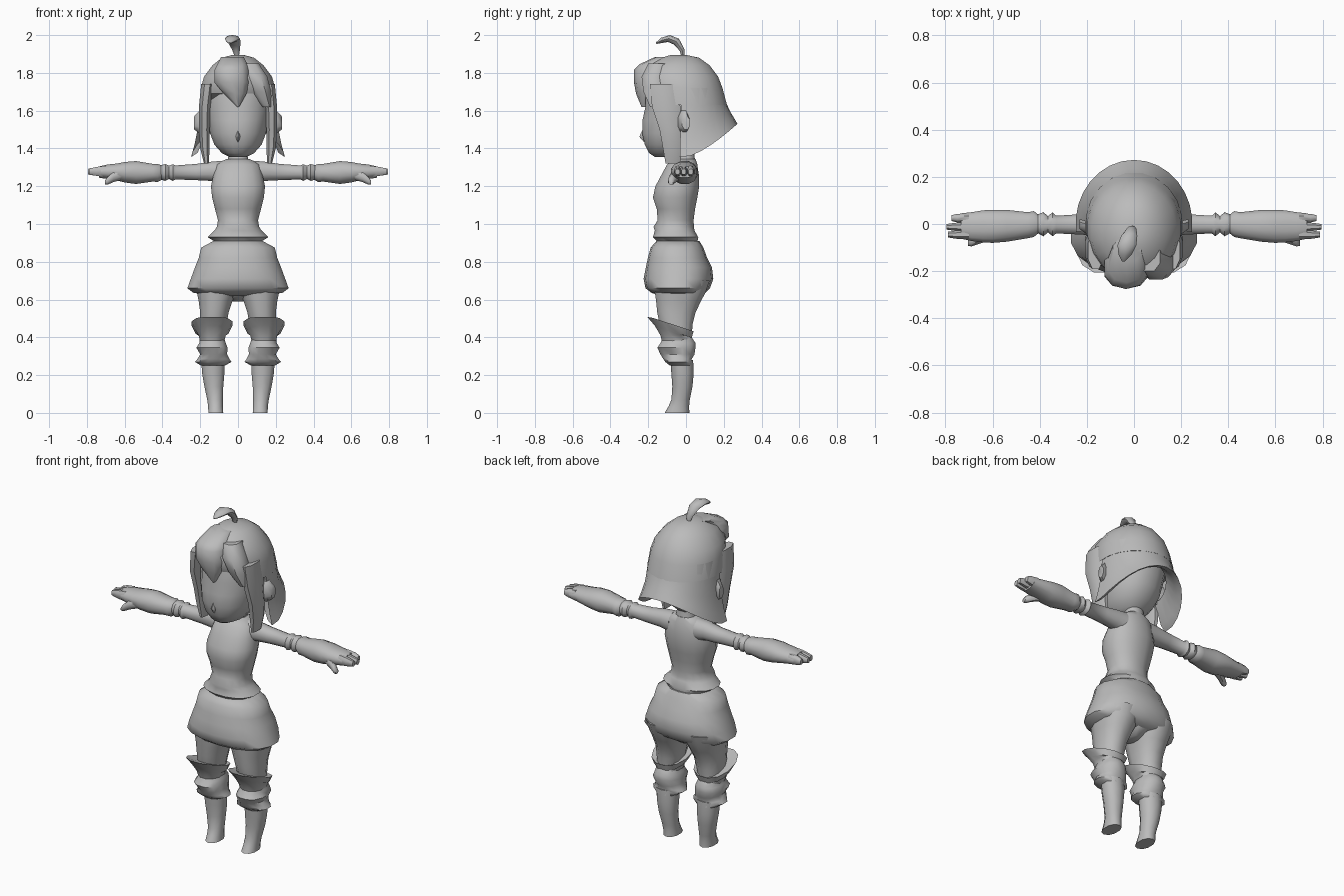
import bpy, bmesh, math
from mathutils import Vector

skin = bpy.data.materials.new("plain grey")
skin.diffuse_color = (0.5, 0.5, 0.5, 1)


def finish(name, bm, mirror=False, angle=50):
    bmesh.ops.remove_doubles(bm, verts=bm.verts[:], dist=0.0005)
    bmesh.ops.recalc_face_normals(bm, faces=bm.faces[:])
    me = bpy.data.meshes.new(name)
    bm.to_mesh(me)
    bm.free()
    ob = bpy.data.objects.new(name, me)
    bpy.context.collection.objects.link(ob)
    me.materials.append(skin)
    bpy.ops.object.select_all(action='DESELECT')
    bpy.context.view_layer.objects.active = ob
    ob.select_set(True)
    bpy.ops.object.shade_smooth_by_angle(angle=math.radians(angle))
    if mirror:
        ob.modifiers.new("mirror", 'MIRROR')
    return ob


def skin_rings(bm, rings, closed=True):
    """Bridge equal-length rows of points; closed rows get end caps."""
    rows = [[bm.verts.new(p) for p in r] for r in rings]
    n = len(rows[0])
    for a, b in zip(rows, rows[1:]):
        for i in range(n if closed else n - 1):
            j = (i + 1) % n
            bm.faces.new((a[i], a[j], b[j], b[i]))
    if closed:
        bm.faces.new(rows[0])
        bm.faces.new(rows[-1])


def loft(name, rings, axis='z', n=12, power=0.9, mirror=False, edit=None):
    """Each ring is (position, min a, max a, min b, max b) across the axis."""
    def rnd(v):
        return math.copysign(abs(v) ** power, v)
    out = []
    for s, a0, a1, b0, b1 in rings:
        row = []
        for i in range(n):
            t = 2 * math.pi * (i + 0.5) / n
            a = (a0 + a1) / 2 + (a1 - a0) / 2 * rnd(math.cos(t)) / rnd(math.cos(math.pi / n))
            b = (b0 + b1) / 2 + (b1 - b0) / 2 * rnd(math.sin(t)) / rnd(math.cos(math.pi / n))
            p = {'z': (a, b, s), 'x': (s, a, b), 'y': (a, s, b)}[axis]
            row.append(edit(Vector(p)) if edit else p)
        out.append(row)
    bm = bmesh.new()
    skin_rings(bm, out)
    return finish(name, bm, mirror)


def sym(rings):
    """Expand (z, half width, front, back) into full rings."""
    return [(z, -w, w, f, b) for z, w, f, b in rings]


# Head and neck
loft("head", sym([(1.355, .045, -.165, .0), (1.375, .085, -.195, .04), (1.42, .125, -.218, .09),
                  (1.48, .148, -.232, .13), (1.55, .16, -.23, .15), (1.62, .172, -.215, .16),
                  (1.7, .172, -.215, .17), (1.78, .14, -.19, .13)]), n=16)
loft("nose", sym([(1.435, .004, -.222, -.2), (1.462, .012, -.244, -.2), (1.5, .004, -.228, -.2)]), n=6)
loft("ear", [(.15, -.05, .0, 1.49, 1.59), (.205, -.04, .015, 1.48, 1.6), (.232, -.02, .02, 1.5, 1.57)],
     'x', 8, mirror=True)
loft("neck", sym([(1.42, .05, -.05, .04), (1.36, .05, -.05, .045), (1.29, .07, -.07, .055)]))


# Hair cap, its lower edge lifted over the forehead
def lift_front(p):
    if p.z < 1.66 and p.y < -.08 and abs(p.x) < .16:
        p.z += .06
    return p


loft("hair_cap", sym([(1.895, .03, -.08, -.0), (1.88, .085, -.13, .07), (1.84, .135, -.205, .125),
                      (1.78, .18, -.24, .17), (1.72, .197, -.235, .193), (1.63, .204, -.222, .217)]),
     n=20, edit=lift_front, power=1)

# Flared bob around the back, with a hem that rises to the rear and a thin inside
rows = []
for rx, ry, t, zt in [(.196, .185, 0, 1.72), (.203, .213, 0, 1.64), (.212, .237, .45, 1.64),
                      (.232, .26, .8, 1.64), (.248, .272, 1, 1.64), (.215, .235, .92, 1.64),
                      (.165, .18, .5, 1.64)]:
    row = []
    for i in range(17):
        a = math.radians(-97 + 194 * i / 16)
        hem = 1.355 + .175 * max(0, math.cos(a)) ** 1.4
        row.append((rx * math.sin(a), ry * math.cos(a), zt + (hem - zt) * t))
    rows.append(row)
bm = bmesh.new()
skin_rings(bm, rows, closed=False)
finish("hair_bob", bm)

# Fringe, side fringe, face locks and the curl on top
loft("fringe", [(1.885, -.09, .03, -.16, -.06), (1.845, -.11, .05, -.245, -.1),
                (1.815, -.125, .055, -.272, -.1), (1.75, -.125, .06, -.272, -.12),
                (1.69, -.075, .045, -.262, -.15), (1.62, -.004, .006, -.235, -.2)], n=10)
loft("side_fringe", [(1.85, .02, .11, -.2, -.08), (1.78, .03, .155, -.235, -.1),
                     (1.7, .07, .175, -.225, -.1), (1.62, .13, .18, -.19, -.12)], n=8)
loft("face_lock", [(1.74, .13, .195, -.19, -.04), (1.62, .145, .207, -.18, -.03),
                   (1.5, .15, .207, -.14, -.025), (1.4, .15, .2, -.122, -.02),
                   (1.32, .155, .18, -.108, -.03)], n=8, mirror=True)
bm = bmesh.new()
curl = []
for x, y, z, w, h, tilt in [(-.005, -.015, 1.875, .008, .008, 0), (-.01, -.02, 1.92, .02, .013, 20),
                            (-.02, -.05, 1.965, .034, .02, 50), (-.03, -.09, 1.982, .04, .019, 75),
                            (-.038, -.13, 1.972, .028, .014, 100), (-.045, -.158, 1.957, .006, .004, 110)]:
    t = math.radians(tilt)
    ring = []
    for i in range(8):
        a = math.tau * i / 8
        u = h * math.sin(a)
        ring.append((x + w * math.cos(a), y + u * math.cos(t), z + u * math.sin(t)))
    curl.append(ring)
skin_rings(bm, curl)
finish("hair_curl", bm)

# Torso with a flared jacket edge, then the puffed shorts
loft("torso", sym([(1.345, .06, -.06, .05), (1.315, .115, -.1, .06), (1.26, .13, -.13, .068),
                   (1.2, .143, -.162, .07), (1.14, .137, -.175, .06), (1.08, .122, -.155, .048),
                   (1.02, .106, -.15, .04), (.985, .112, -.172, .042), (.965, .125, -.165, .045),
                   (.93, .16, -.175, .065), (.905, .12, -.15, .06), (.87, .12, -.14, .06)]), n=16)
loft("shorts", sym([(.91, .13, -.155, .07), (.875, .195, -.185, .09), (.82, .208, -.2, .11),
                    (.77, .228, -.21, .135), (.71, .25, -.222, .142), (.66, .268, -.212, .125),
                    (.635, .235, -.18, .1), (.62, .1, -.13, .06)]), n=18)
loft("crotch", sym([(.67, .1, -.14, .1), (.62, .06, -.11, .07), (.59, .03, -.07, .03)]), n=8)

# Legs: thigh, knee cuff, shin wrap and foot
loft("thigh", [(.7, -.0, .225, -.17, .125), (.64, .012, .218, -.165, .105), (.59, .03, .208, -.158, .078),
               (.53, .05, .2, -.152, .05), (.47, .06, .2, -.14, .035), (.4, .075, .195, -.12, .03)],
     mirror=True)


# Knee cuff slopes down towards the back
def slope(p):
    if p.z > .44:
        p.z -= max(0, p.y + .19) * .33
    return p


loft("knee_cuff", [(.5, .05, .215, -.16, .03), (.508, .03, .245, -.205, .04), (.47, .05, .225, -.165, .03),
                   (.41, .065, .208, -.135, .025), (.37, .075, .2, -.125, .04)], mirror=True, edit=slope)
loft("shin_wrap", [(.4, .075, .2, -.12, .03), (.37, .065, .205, -.135, .05), (.345, .055, .22, -.152, .05),
                   (.31, .058, .2, -.135, .045), (.285, .045, .215, -.12, .03), (.27, .035, .228, -.11, .03),
                   (.25, .07, .195, -.085, .035)], mirror=True)
loft("lower_leg", [(.28, .07, .195, -.08, .035), (.21, .072, .19, -.075, .038), (.14, .078, .178, -.07, .032),
                   (.07, .08, .163, -.075, .018), (.035, .08, .158, -.09, .014),
                   (0, .078, .157, -.11, .015)], n=10, mirror=True)

# Arms: upper arm with elbow folds, puffed glove, hand and fingers
loft("upper_arm", [(.08, -.06, .05, 1.215, 1.335), (.14, -.055, .045, 1.228, 1.33),
                   (.22, -.045, .042, 1.232, 1.318), (.33, -.04, .035, 1.236, 1.31),
                   (.345, -.052, .05, 1.228, 1.316), (.365, -.036, .034, 1.238, 1.308),
                   (.385, -.052, .05, 1.228, 1.318), (.41, -.038, .04, 1.236, 1.31)],
     'x', mirror=True)
loft("glove", [(.4, -.035, .035, 1.237, 1.308), (.425, -.055, .055, 1.222, 1.318),
               (.45, -.06, .05, 1.225, 1.318), (.54, -.075, .06, 1.212, 1.333),
               (.6, -.08, .06, 1.22, 1.328), (.64, -.078, .058, 1.23, 1.32),
               (.69, -.072, .05, 1.238, 1.315), (.735, -.062, .045, 1.245, 1.305)],
     'x', mirror=True)
for finger, y, tip in [("index", -.045, .79), ("middle", -.012, .795), ("small", .025, .775)]:
    loft(finger + "_finger", [(.7, y - .02, y + .02, 1.25, 1.308), (.75, y - .018, y + .018, 1.255, 1.302),
                              (tip, y - .012, y + .012, 1.262, 1.292)], 'x', 8, mirror=True)
loft("thumb", [(.61, -.07, -.01, 1.235, 1.3), (.66, -.085, -.04, 1.222, 1.275),
               (.69, -.095, -.06, 1.208, 1.25), (.705, -.092, -.068, 1.208, 1.23)], 'x', 8, mirror=True)
